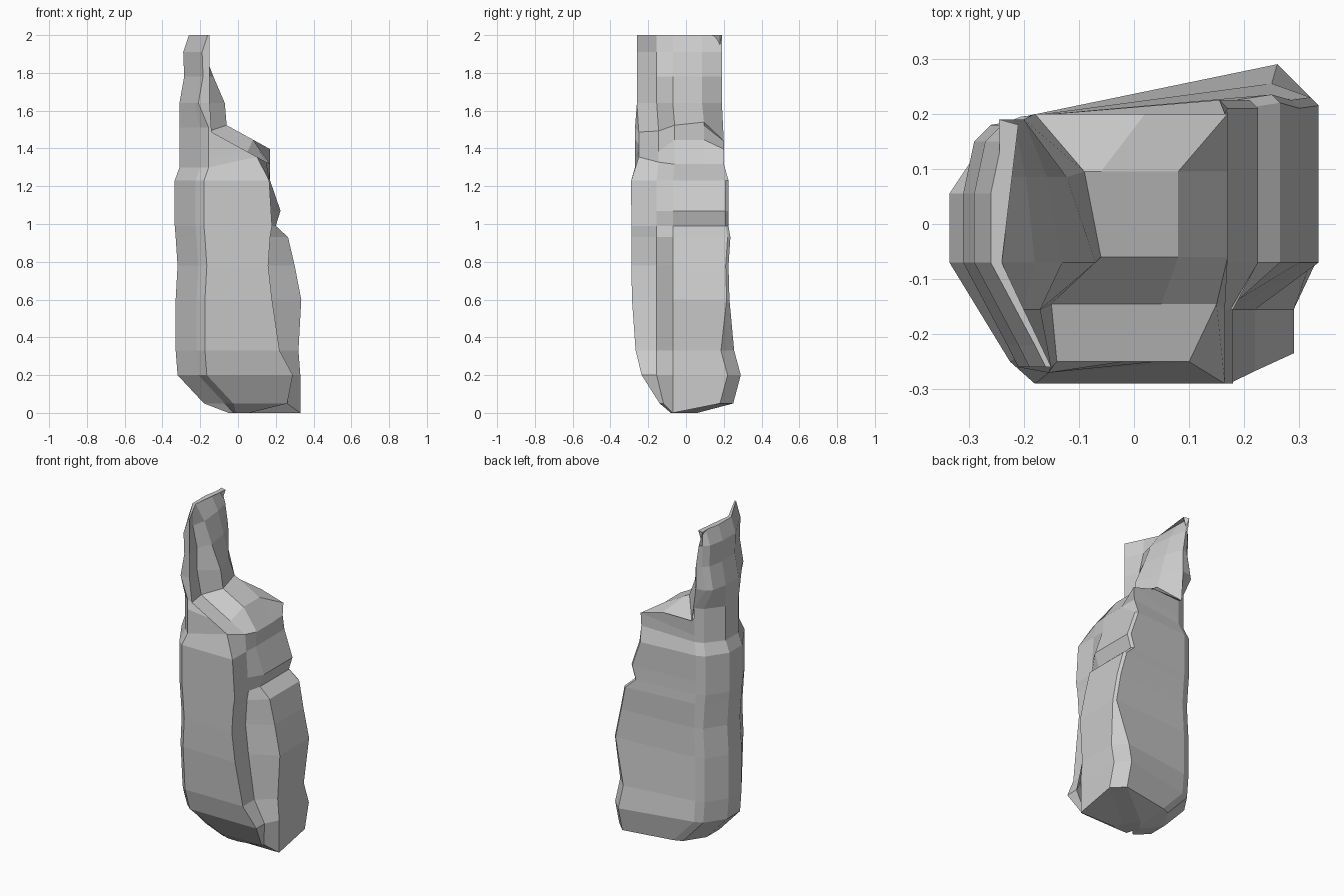
import bpy, bmesh
from math import exp

if "Cube" in bpy.data.objects:
    bpy.data.objects.remove(bpy.data.objects["Cube"])

# Body levels: z, left x, front-right edge x, right bulge x, back y
BODY = [
    (0, -.05, .06, .07, .06),
    (.05, -.18, .26, .33, .25),
    (.2, -.32, .29, .33, .29),
    (.33, -.33, .22, .32, .255),
    (.6, -.33, .18, .335, .23),
    (.78, -.32, .16, .3, .225),
    (.93, -.33, .17, .265, .235),
    (.99, -.335, .18, .2, .225),
    (1.07, -.335, .175, .225, .225),
    (1.23, -.335, .165, .17, .225),
]
# Sloping shoulder: left z, then the x of the five right-hand columns
SHOULDER = [
    (1.3, .1, .15, .17, .17, .165),
    (1.34, .04, .05, .08, .08, .17),
    (1.45, -.02, -.05, -.05, -.06, .02),
    (1.51, -.14, -.15, -.06, -.09, -.18),
]
# Horn: z, left x, right side x, back-right x
HORN = [
    (1.64, -.31, -.07, -.2),
    (1.78, -.285, -.13, -.2),
    (1.91, -.29, -.18, -.22),
    (2, -.26, -.24, -.245),
]
COLUMN_Y = (-.26, -.155, -.07, .085, .19)


def ring(z, xl, yf, yb, width, right):
    """Left bevel, the given right-hand points, then the back-left bevel."""
    front = [(xl, -.07, z), (xl + .22 * width, yf + .04, z), (xl + .31 * width, yf, z)]
    yb = min(yb - .03, .195)
    back = [(xl + .26 * width, yb, z), (xl + .16 * width, yb - .02, z),
            (xl, min(.055, yb - .02), z)]
    return front + right + back


def body_ring(z, xl, xg, xr, yb):
    yf = -.29 + .21 * exp(-z / .15)               # front rounds in at the foot
    tip = z if z > .05 else 0                     # low pointed corner
    corner = .07 if z < .5 else .015              # back corner is blunt low down
    right = [(xg, yf, z), (xg, max(-.155, yf + .02), z), (xr, -.07, tip),
             (xr, yb - corner, z), (xr - corner, yb, z)]
    return ring(z, xl, yf, yb, min(.5, xr - xl), right)


def shoulder_ring(z, *xs):
    right = []
    for i, (x, y) in enumerate(zip(xs, COLUMN_Y)):
        h = 1.41 - .55 * x
        if i > 1 and z > 1.32:                    # ridge above the front ledge
            h += .08
        right.append((x, y + .01, min(h, 1.44) if i == 4 else h))
    return ring(z, -.31, -.27, .205, .5, right)


def horn_ring(z, xl, side, back):
    xs = (-.15, -.17 if z < 1.9 else -.2, side, .6 * side + .4 * back, back)
    right = [(x, y, z) for x, y in zip(xs, COLUMN_Y)]
    rear = [(xl + .05, .18, z), (xl + .02, .15, z), (xl, .055, z)]
    front = [(xl, -.07, z), (xl + .08, -.22, z), (xl + .1, -.26, z)]
    return front + right + rear


rings = ([body_ring(*r) for r in BODY] + [shoulder_ring(*r) for r in SHOULDER]
         + [horn_ring(*r) for r in HORN])

# Standing rock: skin neighbouring rings, then cap both ends
bm = bmesh.new()
loops = [[bm.verts.new(p) for p in r] for r in rings]
n = len(loops[0])
for lo, hi in zip(loops, loops[1:]):
    for i in range(n):
        j = (i + 1) % n
        bm.faces.new((lo[i], lo[j], hi[j], hi[i]))
bm.faces.new(loops[0][::-1])
bm.faces.new(loops[-1])
bmesh.ops.recalc_face_normals(bm, faces=bm.faces)

mesh = bpy.data.meshes.new("standing_rock")
bm.to_mesh(mesh)
bm.free()
rock = bpy.data.objects.new("standing_rock", mesh)
bpy.context.collection.objects.link(rock)
